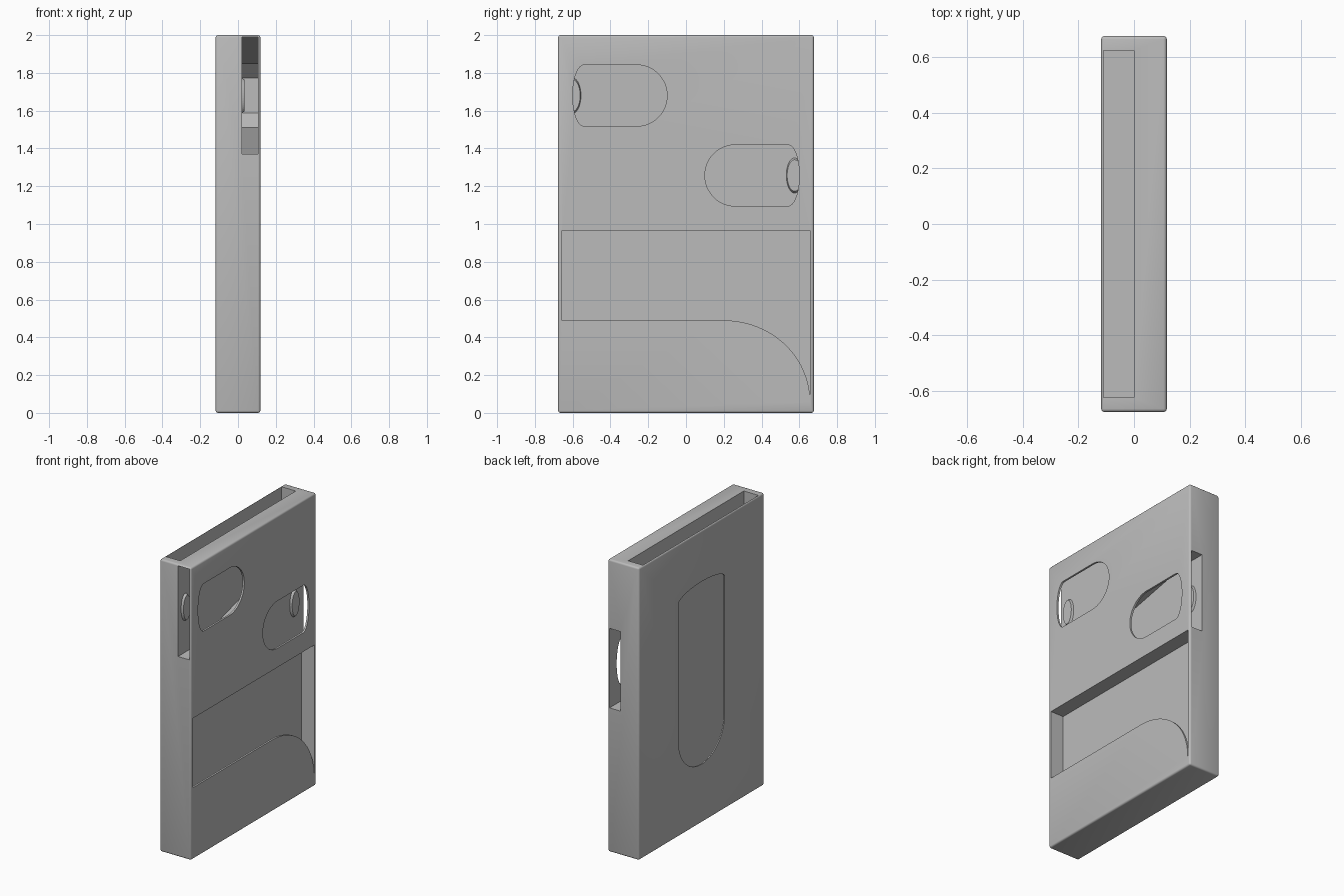
import bpy
import bmesh
from math import pi, sin, cos, radians

if "Cube" in bpy.data.objects:
    bpy.data.objects.remove(bpy.data.objects["Cube"], do_unlink=True)

grey = bpy.data.materials.new("plain grey")
grey.use_nodes = True
grey.diffuse_color = (0.5, 0.5, 0.5, 1)
grey.node_tree.nodes["Principled BSDF"].inputs["Base Color"].default_value = (0.5, 0.5, 0.5, 1)


def to_object(name, bm):
    bmesh.ops.recalc_face_normals(bm, faces=bm.faces)
    mesh = bpy.data.meshes.new(name)
    bm.to_mesh(mesh)
    bm.free()
    mesh.materials.append(grey)
    obj = bpy.data.objects.new(name, mesh)
    bpy.context.collection.objects.link(obj)
    return obj


def prism(name, outline, x0, x1):
    """Extrude a (y, z) outline along x."""
    bm = bmesh.new()
    face = bm.faces.new([bm.verts.new((x0, y, z)) for y, z in outline])
    ext = bmesh.ops.extrude_face_region(bm, geom=[face])
    moved = [v for v in ext["geom"] if isinstance(v, bmesh.types.BMVert)]
    bmesh.ops.translate(bm, verts=moved, vec=(x1 - x0, 0, 0))
    return to_object(name, bm)


def arc(cy, cz, ry, rz, a0, a1, n=24):
    angles = [radians(a0 + (a1 - a0) * i / n) for i in range(n + 1)]
    return [(cy + ry * cos(a), cz + rz * sin(a)) for a in angles]


def rect(y0, y1, z0, z1):
    return [(y0, z0), (y1, z0), (y1, z1), (y0, z1)]


# Rounded block
bm = bmesh.new()
bmesh.ops.create_cube(bm, size=1)
bmesh.ops.scale(bm, vec=(0.236, 1.354, 2), verts=bm.verts)
bmesh.ops.translate(bm, vec=(0, 0, 1), verts=bm.verts)
bmesh.ops.bevel(bm, geom=bm.edges[:], offset=0.012, segments=3, profile=0.5, affect='EDGES')
body = to_object("case_body", bm)


def cut(outline, x0, x1):
    cutter = prism("cutter", outline, x0, x1)
    mod = body.modifiers.new("cut", 'BOOLEAN')
    mod.operation = 'DIFFERENCE'
    mod.solver = 'EXACT'
    mod.object = cutter
    bpy.context.view_layer.objects.active = body
    bpy.ops.object.modifier_apply(modifier=mod.name)
    bpy.data.objects.remove(cutter, do_unlink=True)


WALL, SKIN = 0.02, 0.105   # inner wall and underside of the thin cover

# Card slot open at the top, with a push window in the thin left-hand skin
cut(rect(-0.625, 0.625, 0.05, 2.1), -0.11, 0.0)
cut(arc(0, 1.59, 0.25, 0.06, 0, 180) + arc(0, 0.65, 0.25, 0.25, 180, 360), -0.2, -0.05)

# Lower pocket behind a curved lip
cut(rect(-0.657, 0.657, 0.04, 0.965), WALL, SKIN)
lip = arc(0.2, 0.06, 0.457, 0.43, 0, 90)
cut(lip + [(-0.657, 0.49), (-0.657, 0.965), (0.657, 0.965)], 0.06, 0.2)

# Two key pockets entering from opposite ends, each with a thumb window and a bump
for name, side, mid, half, bump_y in (("front", -1, 1.68, 0.31, 0.6),
                                      ("back", 1, 1.257, 0.272, 0.575)):
    upper = [(0.75, half), (0.5, half), (0.0, 0.167), (-0.22, 0.167), (-0.3, 0.093)]
    outline = upper + [(y, -h) for y, h in reversed(upper)]
    cut([(side * y, mid + h) for y, h in outline], WALL, SKIN)

    window = arc(0.54, 0, 0.06, 0.162, -90, 90) + arc(0.26, 0, 0.16, 0.162, 90, 270)
    cut([(side * y, mid + h) for y, h in window], 0.06, 0.2)

    bm = bmesh.new()
    bmesh.ops.create_cone(bm, cap_ends=True, segments=40, radius1=1, radius2=0.88, depth=1)
    for v in bm.verts:
        a, b, h = v.co
        v.co = (WALL + 0.006 + h * 0.018, side * bump_y + a * 0.045, mid + b * 0.095)
    to_object(name + "_key_bump", bm)

# Smooth the curves while keeping the edges crisp
bpy.ops.object.select_all(action='DESELECT')
body.select_set(True)
bpy.context.view_layer.objects.active = body
bpy.ops.object.shade_smooth_by_angle(angle=radians(32))
